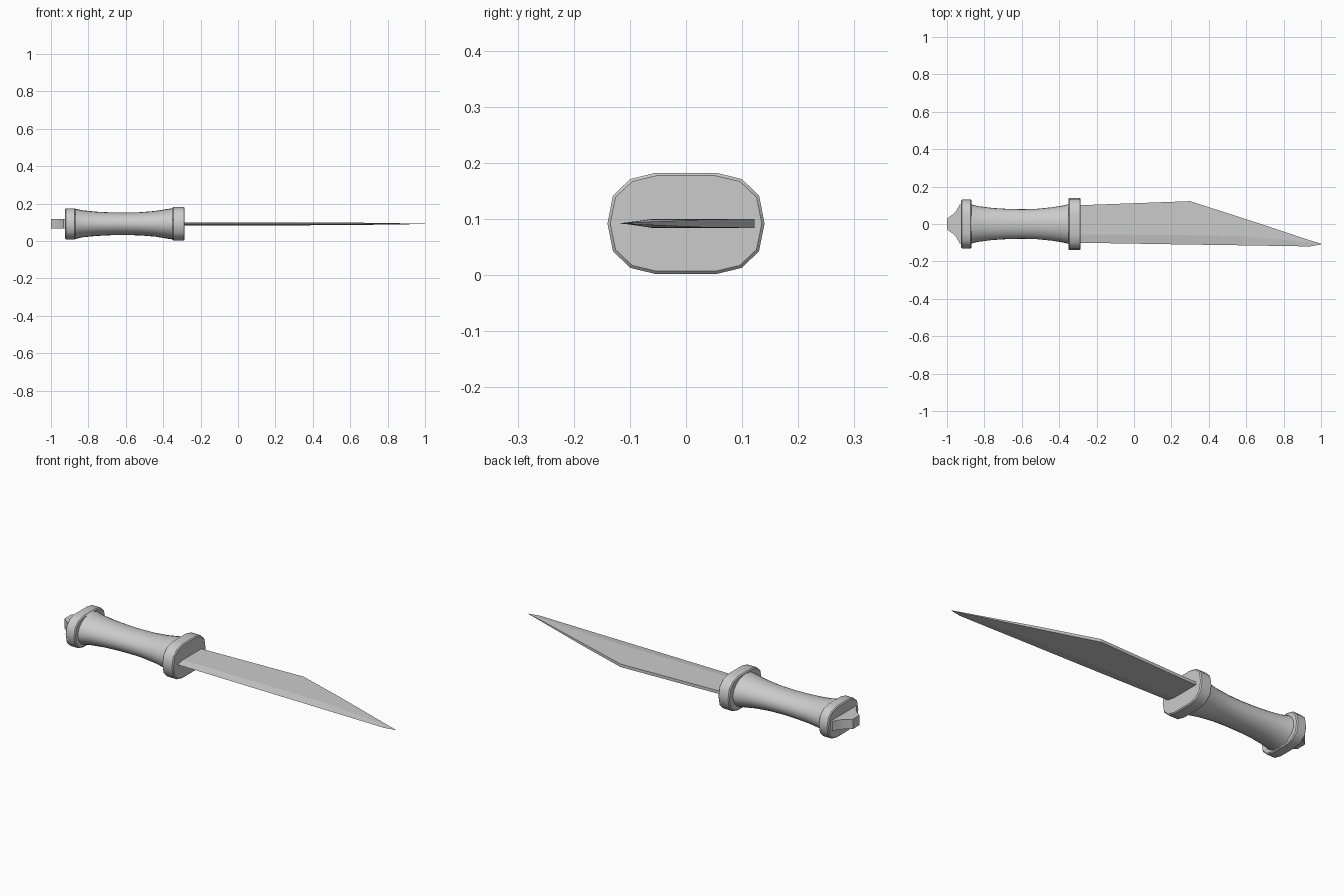
import bpy, bmesh, math

if "Cube" in bpy.data.objects:
    bpy.data.objects.remove(bpy.data.objects["Cube"])

ZC = 0.092  # height of the knife's centre line


def make_object(name, rings, smooth=True):
    """Skin a row of equal-length closed rings and cap both ends."""
    bm = bmesh.new()
    rows = [[bm.verts.new(p) for p in ring] for ring in rings]
    n = len(rows[0])
    for a, b in zip(rows, rows[1:]):
        for i in range(n):
            j = (i + 1) % n
            bm.faces.new((a[i], a[j], b[j], b[i]))
    bm.faces.new(rows[0][::-1])
    bm.faces.new(rows[-1])
    bmesh.ops.recalc_face_normals(bm, faces=bm.faces)
    mesh = bpy.data.meshes.new(name)
    bm.to_mesh(mesh)
    bm.free()
    ob = bpy.data.objects.new(name, mesh)
    bpy.context.collection.objects.link(ob)
    if smooth:
        bpy.ops.object.select_all(action='DESELECT')
        ob.select_set(True)
        bpy.context.view_layer.objects.active = ob
        bpy.ops.object.shade_smooth_by_angle(angle=math.radians(35))
    return ob


def section(x, outline, sy, sz):
    return [(x, y * sy, ZC + z * sz) for y, z in outline]


# Fourteen-sided rounded outline shared by guard and pommel collar
quarter = [(1, 0), (0.93, 0.55), (0.71, 0.88), (0.39, 1)]
upper = quarter + [(-y, z) for y, z in reversed(quarter)]
oval = upper + [(-y, -z) for y, z in upper[1:-1]]
ellipse = [(math.cos(math.tau * i / 24), math.sin(math.tau * i / 24)) for i in range(24)]


def collar(name, x0, x1, sy, sz, b=0.005):
    make_object(name, [section(x, oval, sy - d, sz - d) for x, d in
                       ((x0, b), (x0 + b, 0), (x1 - b, 0), (x1, b))])


collar("guard", -0.35, -0.285, 0.14, 0.09)
collar("pommel_collar", -0.925, -0.868, 0.13, 0.083)

# Waisted grip: x, half width, half height
grip = [(-0.88, 0.108, 0.083), (-0.865, 0.103, 0.080), (-0.83, 0.095, 0.072),
        (-0.76, 0.086, 0.065), (-0.68, 0.081, 0.061), (-0.60, 0.079, 0.060),
        (-0.52, 0.081, 0.062), (-0.44, 0.089, 0.069), (-0.38, 0.099, 0.079),
        (-0.34, 0.108, 0.085)]
make_object("grip", [section(x, ellipse, sy, sz) for x, sy, sz in grip])

# Flared tang nut: flat block with concave sides
nut = [(-1.0, 0.028), (-0.985, 0.04), (-0.965, 0.054), (-0.948, 0.074),
       (-0.932, 0.103), (-0.92, 0.108)]
block = [(1, 1), (-1, 1), (-1, -1), (1, -1)]
make_object("pommel_nut", [section(x, block, sy, 0.026) for x, sy in nut])

# Blade: x, spine y, bevel y, edge y, half thickness
stations = [(-0.30, 0.10, -0.055, -0.10, 0.008), (0.30, 0.122, -0.06, -0.110, 0.008),
            (0.58, 0.032, -0.065, -0.114, 0.007), (0.94, -0.087, -0.098, -0.120, 0.002),
            (1.0, -0.105, -0.107, -0.109, 0.0005)]
make_object("blade", [[(x, s, ZC + t), (x, b, ZC + t), (x, e, ZC),
                       (x, b, ZC - t), (x, s, ZC - t)]
                      for x, s, b, e, t in stations], smooth=False)
